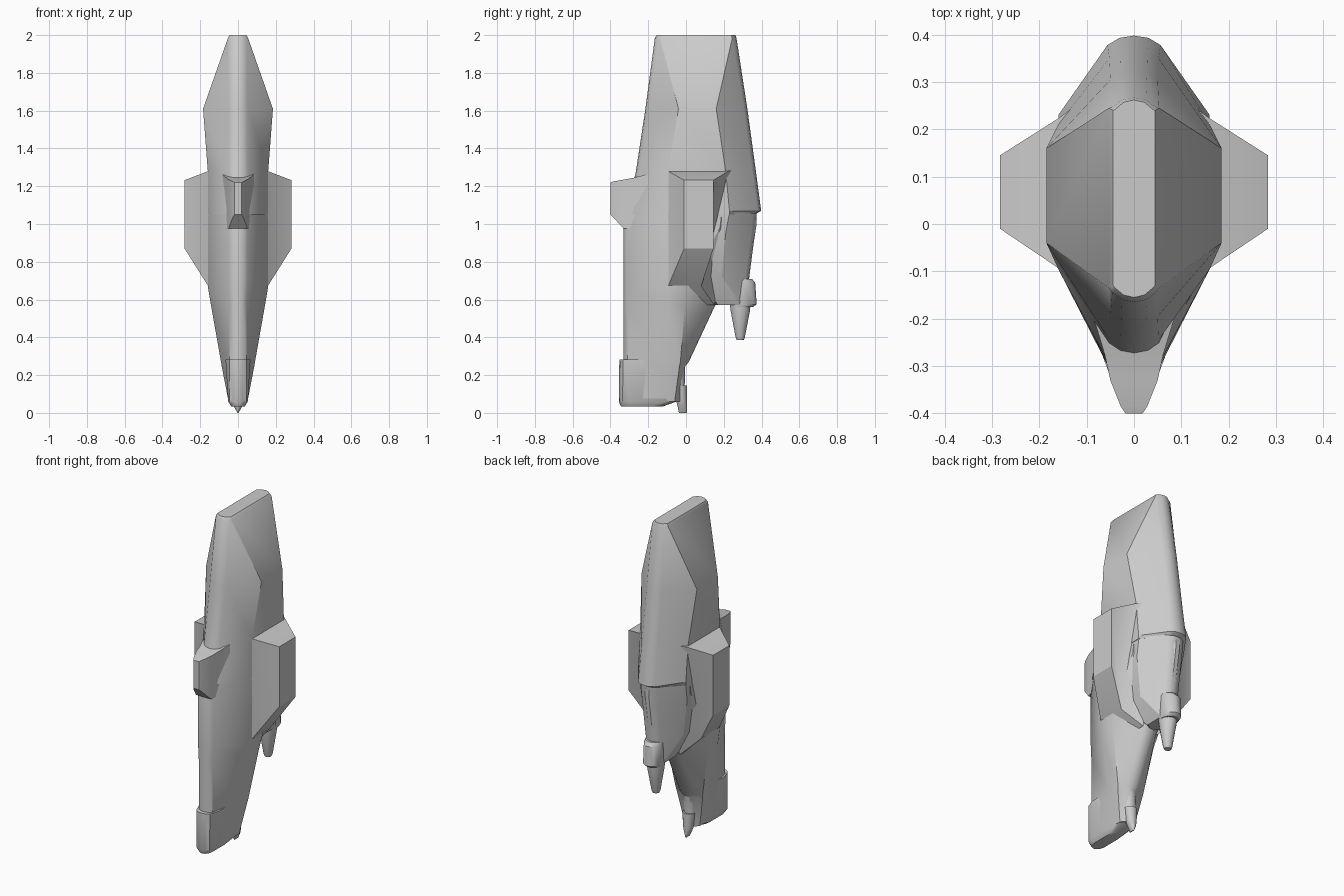
import bpy, bmesh
from math import sin, cos, pi, radians


def loft(name, rings, mirror=False):
    """Skin a stack of equal-sized closed rings and cap both ends."""
    bm = bmesh.new()
    for sx in ((1, -1) if mirror else (1,)):
        loops = [[bm.verts.new((sx * x, y, z)) for x, y, z in r] for r in rings]
        n = len(loops[0])
        for a, b in zip(loops, loops[1:]):
            for i in range(n):
                j = (i + 1) % n
                bm.faces.new((a[i], a[j], b[j], b[i]))
        bm.faces.new(loops[0])
        bm.faces.new(loops[-1])
    bmesh.ops.recalc_face_normals(bm, faces=bm.faces)
    me = bpy.data.meshes.new(name)
    bm.to_mesh(me)
    bm.free()
    ob = bpy.data.objects.new(name, me)
    bpy.context.collection.objects.link(ob)
    bpy.ops.object.select_all(action='DESELECT')
    bpy.context.view_layer.objects.active = ob
    ob.select_set(True)
    bpy.ops.object.shade_smooth_by_angle(angle=radians(32))
    return ob


def hull(z, a, w, yf, y1, y2, yb, d=0.02):
    """Symmetric section: rounded front strip, two shoulders, rounded back strip."""
    half = [(a * .55, yf + d * .25), (a, yf + d), (w, y1), (w, y2),
            (a, yb - d), (a * .55, yb - d * .25)]
    pts = [(0, yf)] + half + [(0, yb)] + [(-x, y) for x, y in reversed(half)]
    return [(x, y, z) for x, y in pts]


def ellipse(z, rx, y0, y1, n=14):
    c, r = (y0 + y1) / 2, (y1 - y0) / 2
    return [(rx * cos(2 * pi * i / n), c + r * sin(2 * pi * i / n), z) for i in range(n)]


# Upper hull: tall faceted blade that narrows to a strip at the top
loft("upper_hull", [
    hull(2.00, .040, .044, -.155, -.130, .240, .262),
    hull(1.985, .046, .053, -.165, -.135, .245, .267),
    hull(1.61, .050, .185, -.215, -.040, .160, .325),
    hull(1.28, .052, .160, -.265, -.095, .210, .370),
    hull(1.07, .056, .160, -.310, -.095, .230, .398),
    hull(1.05, .054, .160, -.315, -.095, .230, .365)])

# Lower hull: flat-fronted keel that runs down to the bottom
loft("lower_hull", [
    hull(1.15, .050, .155, -.295, -.090, .200, .350),
    hull(.98, .050, .160, -.330, -.095, .180, .340),
    hull(.67, .050, .160, -.330, -.095, .010, .230),
    hull(.57, .045, .143, -.330, -.100, -.005, .155),
    hull(.27, .045, .090, -.330, -.110, -.030, .015),
    hull(.245, .042, .086, -.330, -.110, -.035, -.005),
    hull(.06, .030, .050, -.330, -.240, -.060, -.015)])

# Sole plate wrapped round the front of the keel end
loft("keel_shoe", [
    hull(.282, .046, .066, -.353, -.280, -.200, -.110),
    hull(.06, .044, .052, -.356, -.300, -.100, -.050),
    hull(.035, .030, .036, -.345, -.300, -.180, -.120)])

# Rear lobe that carries the tail pod
loft("rear_lobe", [
    hull(1.06, .055, .158, -.05, .00, .230, .375),
    hull(.95, .052, .155, -.05, .00, .210, .365),
    hull(.72, .048, .115, .00, .06, .190, .335),
    hull(.57, .035, .050, .150, .170, .290, .330)])

# Side wings: tapered slabs either side
def slab(x, ya, yb, yc, yd, z0, z1):
    return [(x, ya, z0), (x, yb, z0), (x, yd, z1), (x, yc, z1)]

loft("side_wings", [
    slab(.06, -.20, .15, -.20, .30, .57, 1.30),
    slab(.157, -.095, .08, -.095, .225, .67, 1.28),
    slab(.283, -.010, .145, -.010, .145, .87, 1.232)], mirror=True)

# Front block: wedge standing proud of the front strip
def wedge(y, w, z0, z1):
    return [(-w, y, z0), (w, y, z0), (w, y, z1), (-w, y, z1)]

loft("front_block", [
    wedge(-.20, .085, .975, 1.265),
    wedge(-.275, .062, .975, 1.245),
    wedge(-.33, .050, .975, 1.235),
    wedge(-.385, .028, 1.035, 1.225),
    wedge(-.40, .018, 1.05, 1.22)])

# Tail pod: rounded casing, collar and nozzle
loft("tail_casing", [
    ellipse(1.06, .056, .20, .372), ellipse(1.00, .056, .20, .376),
    ellipse(.70, .052, .20, .330)])
loft("tail_collar", [
    ellipse(.71, .054, .235, .350), ellipse(.69, .056, .235, .368),
    ellipse(.575, .056, .235, .376), ellipse(.56, .050, .235, .355)])
loft("tail_nozzle", [
    ellipse(.60, .052, .228, .345), ellipse(.54, .047, .235, .340),
    ellipse(.40, .026, .262, .312), ellipse(.385, .020, .268, .306)])

# Bottom spike behind the keel
loft("keel_spine", [
    ellipse(.30, .045, -.09, .010), ellipse(.245, .040, -.08, -.005),
    ellipse(.13, .036, -.07, -.006)])
loft("keel_spike", [
    ellipse(.145, .038, -.065, .006), ellipse(.06, .030, -.052, .006),
    ellipse(.035, .022, -.045, .006), ellipse(0, .003, -.038, .005)])
